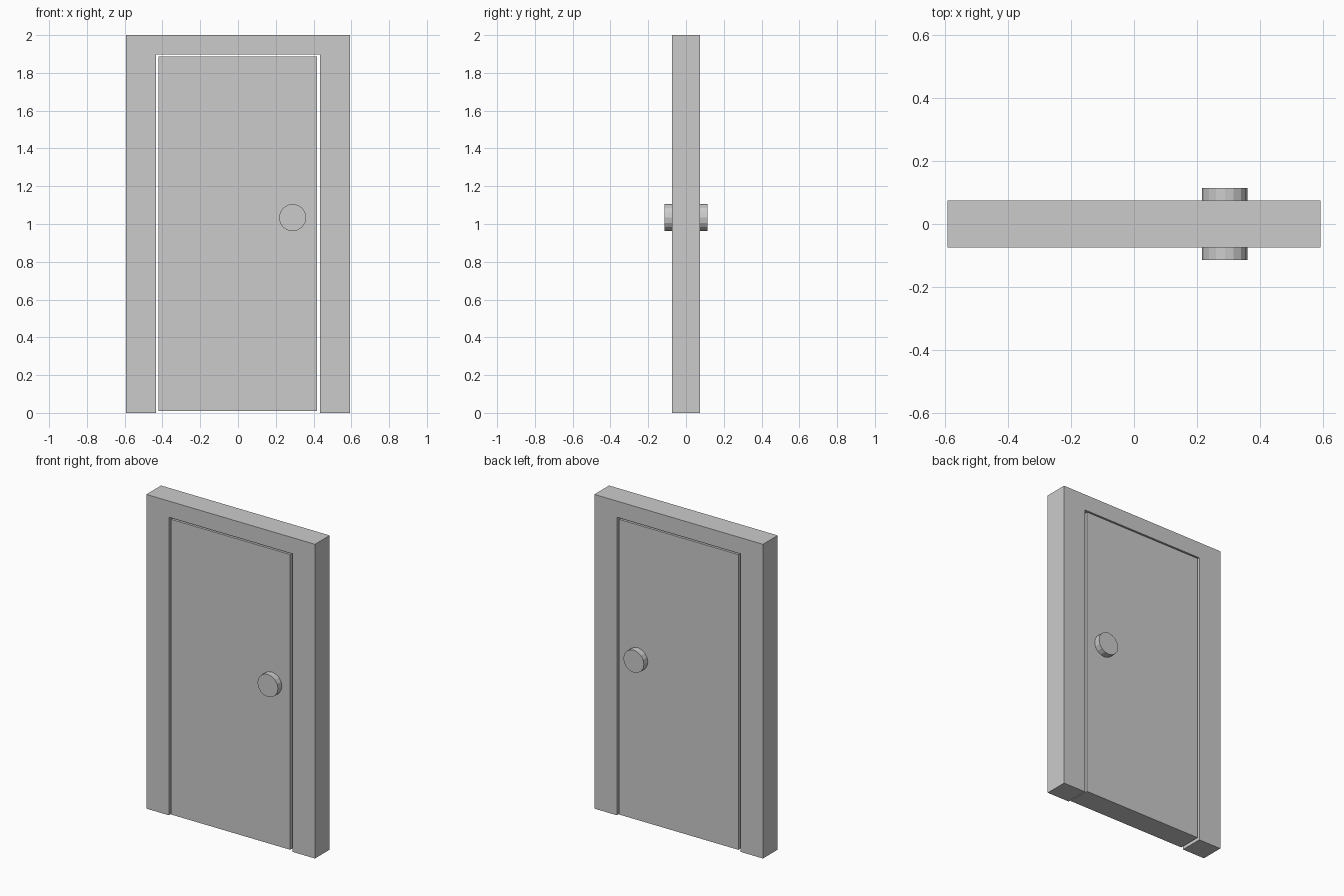
import bpy, bmesh, math
from mathutils import Matrix

if "Cube" in bpy.data.objects:
    bpy.data.objects.remove(bpy.data.objects["Cube"])

HALF_DEPTH = 0.074


def extrude_profile(name, points):
    """Extrude an (x, z) outline through the wall thickness."""
    bm = bmesh.new()
    face = bm.faces.new([bm.verts.new((x, -HALF_DEPTH, z)) for x, z in points])
    geom = bmesh.ops.extrude_face_region(bm, geom=[face])["geom"]
    verts = [g for g in geom if isinstance(g, bmesh.types.BMVert)]
    bmesh.ops.translate(bm, verts=verts, vec=(0, 2 * HALF_DEPTH, 0))
    bmesh.ops.recalc_face_normals(bm, faces=bm.faces)
    return finish(name, bm)


def finish(name, bm):
    mesh = bpy.data.meshes.new(name)
    bm.to_mesh(mesh)
    bm.free()
    obj = bpy.data.objects.new(name, mesh)
    bpy.context.collection.objects.link(obj)
    return obj


# Door frame: two jambs joined by a header
ox, ix, top, head = 0.594, 0.435, 2.0, 1.897
extrude_profile("door_frame", [(-ox, 0), (-ix, 0), (-ix, head), (ix, head),
                               (ix, 0), (ox, 0), (ox, top), (-ox, top)])

# Door panel, with a narrow gap all round
extrude_profile("door_panel", [(-0.421, 0.009), (0.419, 0.009),
                               (0.419, 1.888), (-0.421, 1.888)])

# Round knobs, one on each face
for name, side in (("front_knob", -1), ("back_knob", 1)):
    bm = bmesh.new()
    bmesh.ops.create_cone(
        bm, cap_ends=True, segments=16, radius1=0.072, radius2=0.072, depth=0.04,
        matrix=Matrix.Translation((0.289, side * (HALF_DEPTH + 0.02), 1.034))
        @ Matrix.Rotation(math.pi / 2, 4, 'X'))
    finish(name, bm)
